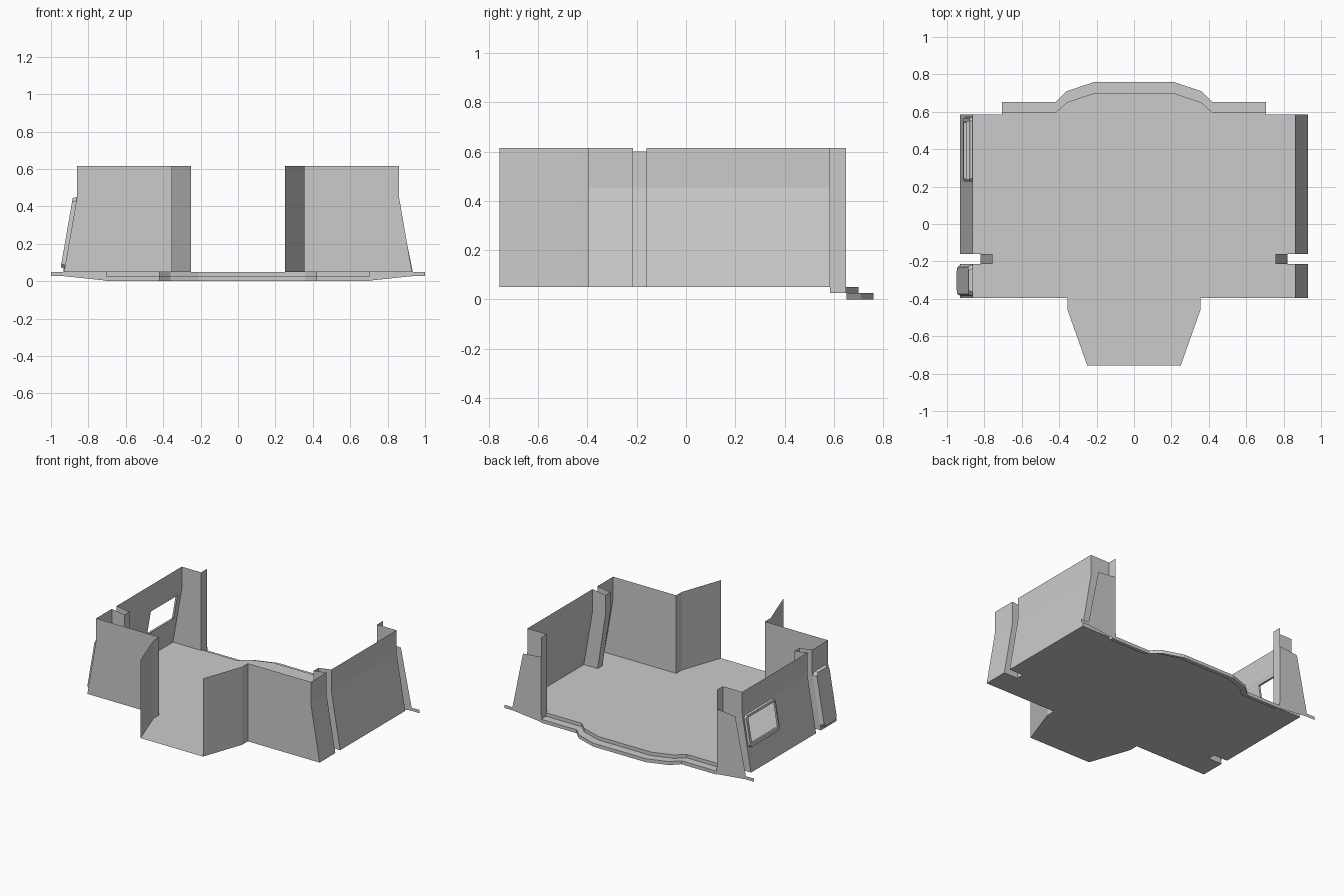
import bpy, bmesh

if "Cube" in bpy.data.objects:
    bpy.data.objects.remove(bpy.data.objects["Cube"])

F, KNEE, TOP = 0.05, 0.455, 0.615      # floor, wall bend and wall top heights


def sheet(name, polys, mirror=False):
    """Mesh object from a list of polygons, optionally mirrored across x."""
    bm = bmesh.new()
    for p in polys:
        bm.faces.new([bm.verts.new(v) for v in p])
    bmesh.ops.remove_doubles(bm, verts=bm.verts, dist=0.0005)
    me = bpy.data.meshes.new(name)
    bm.to_mesh(me)
    bm.free()
    ob = bpy.data.objects.new(name, me)
    bpy.context.collection.objects.link(ob)
    if mirror:
        ob.modifiers.new("mirror", 'MIRROR').use_mirror_merge = False
    return ob


def wall_x(z, off=0.0):
    """Outer wall x at height z: leaning below the bend, upright above."""
    return 0.93 - 0.07 * min((z - F) / (KNEE - F), 1.0) + off


def wall_grid(s, ys, zs, hole=None):
    """Quads of a side wall on a y/z grid, leaving out the hole cell."""
    return [[(s * wall_x(z), y, z) for y, z in
             ((ys[i], zs[j]), (ys[i + 1], zs[j]), (ys[i + 1], zs[j + 1]), (ys[i], zs[j + 1]))]
            for i in range(len(ys) - 1) for j in range(len(zs) - 1) if (i, j) != hole]


def ribbon(a, b, closed=False):
    """Quads joining two equal-length point rows."""
    n = len(a)
    return [[a[i], a[(i + 1) % n], b[(i + 1) % n], b[i]] for i in range(n if closed else n - 1)]


def both_sides(half):
    return half + [(-x, y) for x, y in reversed(half)]


def at(row, z):
    return [(x, y, z) for x, y in row]


# Floor with side notches, front bay and curved rear edge
G0, G1, REAR = -0.215, -0.16, 0.585
edge_in = both_sides([(0.705, 0.595), (0.42, 0.595), (0.36, 0.65), (0.21, 0.70)])
edge_out = both_sides([(0.705, 0.652), (0.42, 0.652), (0.36, 0.71), (0.21, 0.76)])
half = [(0.25, -0.757), (0.355, -0.46), (0.355, -0.395), (0.93, -0.395), (0.93, G0),
        (0.82, G0), (0.82, G1), (0.93, G1), (0.93, REAR), (0.705, REAR)]
outline = half + edge_in + [(-x, y) for x, y in reversed(half)]
sheet("floor", [at(outline, F)])

# Two rear steps following the curved edge
sheet("rear_steps", ribbon(at(edge_in, F), at(edge_in, 0.025))
      + ribbon(at(edge_in, 0.025), at(edge_out, 0.025))
      + ribbon(at(edge_out, 0.025), at(edge_out, 0.0)))

# Front walls and the angled bay walls
corner = [(0.93, -0.395, F), (wall_x(KNEE), -0.395, KNEE), (wall_x(TOP), -0.395, TOP)]
bay = [(0.355, -0.395), (0.355, -0.46), (0.25, -0.757)]
sheet("front_walls", [[(0.355, -0.395, F)] + corner + [(0.355, -0.395, TOP)]]
      + ribbon(at(bay, F), at(bay, TOP)), True)

# Side walls: both front pieces, right rear piece, left rear piece with window
zs = [F, KNEE, TOP]
WY, WZ = (0.24, 0.545), (0.245, 0.42)
sheet("side_walls_front", wall_grid(1, [-0.395, G0], zs), True)
sheet("right_wall_rear", wall_grid(1, [G1, REAR], zs))
sheet("left_wall_rear", wall_grid(-1, [G1, *WY, REAR], [F, *WZ, KNEE, TOP], (1, 1)))

# Recessed channel in each side wall
inner = [(0.82, F), (0.757, KNEE), (0.757, 0.6)]
outer = [(wall_x(z), z) for z in (F, KNEE, TOP)]
rows = lambda pts, y: [(x, y, z) for x, z in pts]
sheet("side_channels", ribbon(rows(inner, G0), rows(inner, G1))
      + ribbon(rows(inner, G0), rows(outer, G0))
      + ribbon(rows(inner, G1), rows(outer, G1)), True)

# Rear pillars: end wall, jamb, and outer tapered panel
end = [(0.705, REAR, F), (0.93, REAR, F), (wall_x(KNEE), REAR, KNEE),
       (wall_x(TOP), REAR, TOP), (0.705, REAR, TOP)]
jamb = [(0.705, REAR, 0.025), (0.705, 0.65, 0.025), (0.705, 0.65, TOP), (0.705, REAR, TOP)]
panel = [(0.705, 0.65, F), (0.935, 0.65, F), (0.85, 0.65, 0.46), (0.705, 0.65, 0.475)]
sheet("rear_pillars", [end, jamb, panel], True)

# Rear sill strip reaching past the walls
sheet("rear_sill", [[(0.70, 0.65, F), (1.0, 0.65, F), (1.0, 0.65, 0.027),
                     (0.93, 0.65, 0.027), (0.70, 0.65, 0.003)]], True)


def loop(y0, y1, z0, z1, c, off):
    """Chamfered rectangle lying on the left wall, raised by off."""
    pts = [(y0 + c, z0), (y1 - c, z0), (y1, z0 + c), (y1, z1 - c),
           (y1 - c, z1), (y0 + c, z1), (y0, z1 - c), (y0, z0 + c)]
    return [(-wall_x(z, off), y, z) for y, z in pts]


# Raised window frame
base = loop(0.226, 0.572, 0.215, 0.44, 0.015, 0.0)
lip = loop(0.23, 0.566, 0.22, 0.436, 0.015, 0.014)
hole_out = loop(*WY, *WZ, 0.003, 0.014)
hole_in = loop(*WY, *WZ, 0.003, 0.0)
sheet("window_frame", ribbon(base, lip, True) + ribbon(lip, hole_out, True)
      + ribbon(hole_out, hole_in, True))

# Raised hatch plate on the left wall
foot = loop(-0.385, -0.215, 0.065, 0.45, 0.02, 0.0)
face = loop(-0.375, -0.23, 0.075, 0.445, 0.02, 0.022)
sheet("hatch_plate", ribbon(foot, face, True) + [face])
